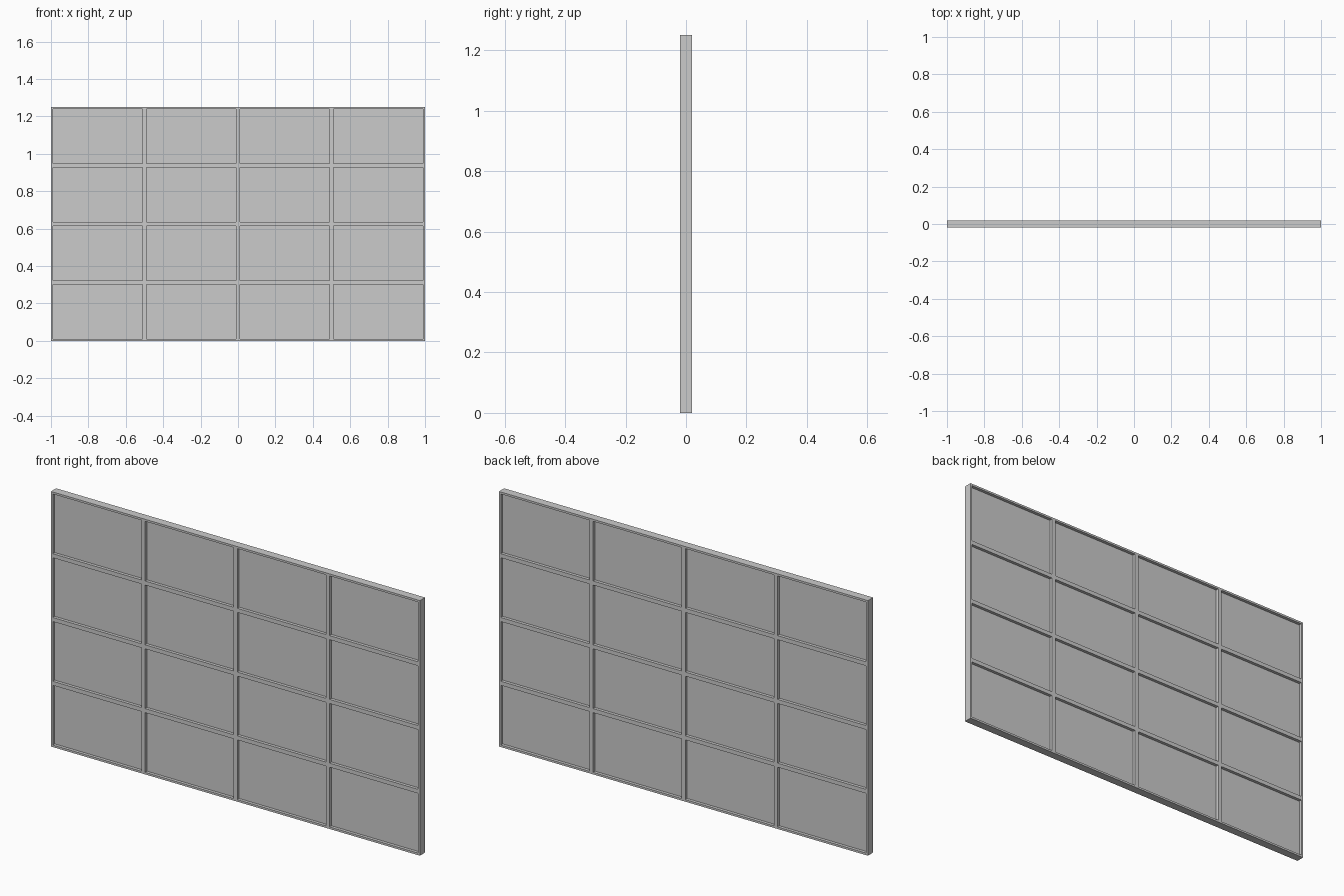
import bpy, bmesh
from mathutils import Matrix, Vector
from math import radians

if "Cube" in bpy.data.objects:
    bpy.data.objects.remove(bpy.data.objects["Cube"])

W, H, T = 2.0, 1.25, 0.04      # overall size
COLS, ROWS = 4, 4
BORDER, RECESS = 0.01, 0.015   # frame edge per cell, pane depth

bm = bmesh.new()

# Front face: 4 x 4 cells, facing -y
place = (Matrix.Translation((0, -T / 2, H / 2))
         @ Matrix.Rotation(radians(90), 4, 'X')
         @ Matrix.Diagonal((W / 2, H / 2, 1, 1)))
bmesh.ops.create_grid(bm, x_segments=COLS, y_segments=ROWS, size=1, matrix=place)
cells = bm.faces[:]
rim = [e for e in bm.edges if e.is_boundary]

# Outer edge runs back to the middle plane
ext = bmesh.ops.extrude_edge_only(bm, edges=rim)
for v in (g for g in ext['geom'] if isinstance(g, bmesh.types.BMVert)):
    v.co.y = 0

# Recessed panes
bmesh.ops.inset_individual(bm, faces=cells, thickness=BORDER, use_even_offset=True)
panes = bmesh.ops.extrude_discrete_faces(bm, faces=cells)['faces']
bmesh.ops.translate(bm, verts=[v for f in panes for v in f.verts],
                    vec=Vector((0, RECESS, 0)))
bmesh.ops.recalc_face_normals(bm, faces=bm.faces[:])

mesh = bpy.data.meshes.new("paned_panel")
bm.to_mesh(mesh)
bm.free()
panel = bpy.data.objects.new("paned_panel", mesh)
bpy.context.collection.objects.link(panel)

# Matching back side
mirror = panel.modifiers.new("back_side", 'MIRROR')
mirror.use_axis = (False, True, False)
mirror.use_clip = True
